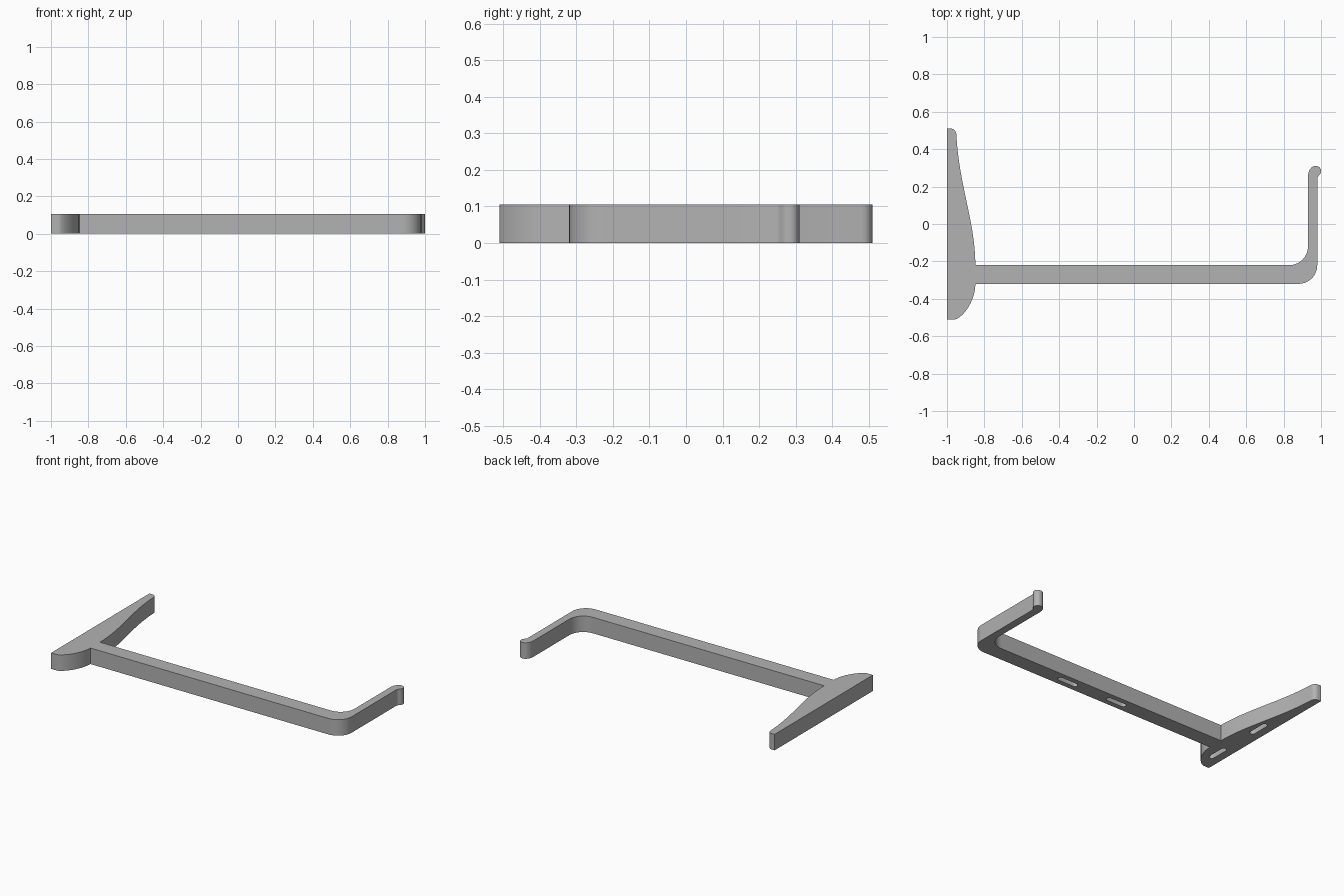
import bpy, bmesh, math
from mathutils import Vector
from mathutils.geometry import interpolate_bezier

HEIGHT = 0.105
SLOT_DEPTH = 0.05

if "Cube" in bpy.data.objects:
    bpy.data.objects.remove(bpy.data.objects["Cube"], do_unlink=True)

grey = bpy.data.materials.new("plain grey")
grey.use_nodes = True
grey.diffuse_color = (0.45, 0.45, 0.45, 1)
grey.node_tree.nodes["Principled BSDF"].inputs["Base Color"].default_value = grey.diffuse_color


def arc(cx, cy, rx, ry, start, end, steps=10):
    """Points on an elliptical arc, angles in degrees."""
    angles = [math.radians(start + (end - start) * i / steps) for i in range(steps + 1)]
    return [(cx + rx * math.cos(a), cy + ry * math.sin(a)) for a in angles]


def bezier(*points, steps=20):
    return [p[:2] for p in interpolate_bezier(*[Vector((*p, 0)) for p in points], steps)]


def extrude_outline(name, outline, bottom, top):
    """Solid prism from a closed outline."""
    bm = bmesh.new()
    base = bm.faces.new([bm.verts.new((x, y, bottom)) for x, y in outline])
    side = bmesh.ops.extrude_face_region(bm, geom=[base])
    raised = [g for g in side["geom"] if isinstance(g, bmesh.types.BMVert)]
    bmesh.ops.translate(bm, verts=raised, vec=(0, 0, top - bottom))
    bmesh.ops.recalc_face_normals(bm, faces=bm.faces)
    mesh = bpy.data.meshes.new(name)
    bm.to_mesh(mesh)
    bm.free()
    obj = bpy.data.objects.new(name, mesh)
    bpy.context.collection.objects.link(obj)
    mesh.materials.append(grey)
    return obj


def slot_outline(x, y, along_y, half=0.055, r=0.017):
    """Round-ended slot, long in x or in y."""
    pts = arc(half, 0, r, r, -90, 90, 8) + arc(-half, 0, r, r, 90, 270, 8)
    return [(x - v, y + u) if along_y else (x + u, y + v) for u, v in pts]


# One continuous outline, counter-clockwise from the mounting plate's front corner
outline = [(-1, -0.51)]
outline += bezier((-0.96, -0.51), (-0.93, -0.51), (-0.85, -0.43), (-0.848, -0.32))
# bar front edge and rounded outer corner
outline += arc(0.88, -0.22, 0.10, 0.10, -90, 0)
# hook outer edge, neck and rounded tip
outline += bezier((0.98, 0.24), (0.98, 0.262), (1, 0.258), (1, 0.285), steps=8)
outline += arc(0.972, 0.285, 0.028, 0.025, 15, 90, 6)
outline += bezier((0.965, 0.31), (0.942, 0.305), (0.93, 0.28), (0.93, 0.25), steps=8)
# inner fillet and bar back edge
outline += arc(0.83, -0.12, 0.10, 0.10, 0, -90)
# sweeping plate edge up to its rounded end
outline += bezier((-0.848, -0.22), (-0.85, 0.02), (-0.935, 0.2), (-0.95, 0.48))
outline += arc(-0.98, 0.48, 0.03, 0.03, 15, 90, 6)
outline += [(-1, 0.51)]

bracket = extrude_outline("hook_bracket", outline, 0, HEIGHT)

# Slots in the underside: two along the bar, two along the plate
for x, y, along_y in [(0.28, -0.27, False), (-0.09, -0.27, False),
                      (-0.93, -0.345, True), (-0.93, 0.025, True)]:
    cutter = extrude_outline("slot_cutter", slot_outline(x, y, along_y), -0.02, SLOT_DEPTH)
    cutter.hide_render = True
    cut = bracket.modifiers.new("slot", "BOOLEAN")
    cut.operation = "DIFFERENCE"
    cut.solver = "EXACT"
    cut.object = cutter
    bpy.context.view_layer.objects.active = bracket
    bpy.ops.object.modifier_apply(modifier=cut.name)
    bpy.data.objects.remove(cutter, do_unlink=True)

bpy.ops.object.select_all(action="DESELECT")
bracket.select_set(True)
bpy.context.view_layer.objects.active = bracket
bpy.ops.object.shade_smooth_by_angle(angle=math.radians(30))
